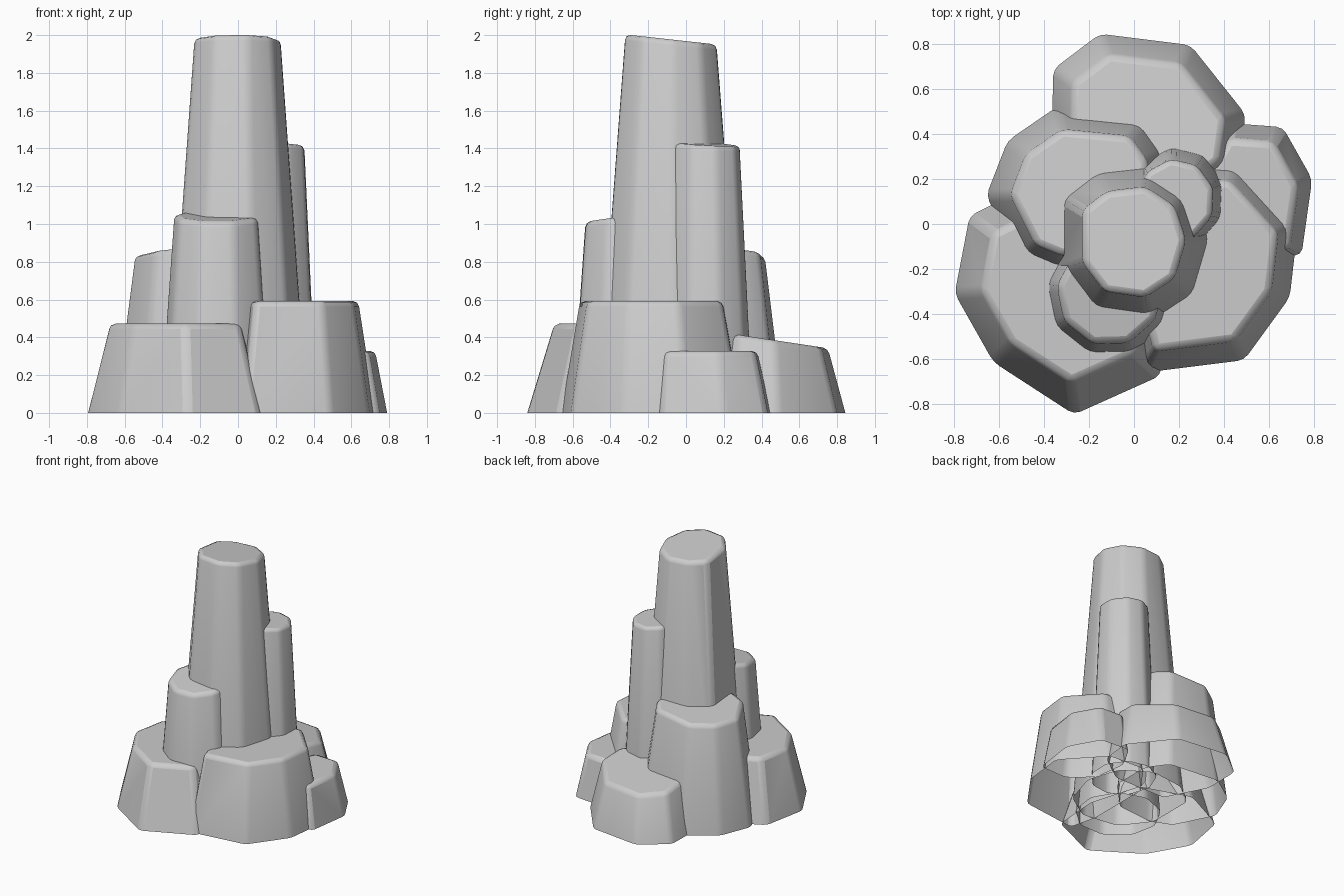
import bpy, bmesh, math

if "Cube" in bpy.data.objects:
    bpy.data.objects.remove(bpy.data.objects["Cube"])


def column(name, outline, centre, spread, z, slope=(0, 0), shift=(0, 0), bevel=0.03):
    """Tapered rock column, open underneath; outline is its top edge."""
    cx, cy = centre
    bm = bmesh.new()
    top = [bm.verts.new((x, y, z + slope[0] * (x - cx) + slope[1] * (y - cy)))
           for x, y in outline]
    base = [bm.verts.new((cx + (x - cx) * spread + shift[0],
                          cy + (y - cy) * spread + shift[1], 0)) for x, y in outline]
    cap = bm.faces.new(top)
    n = len(outline)
    for i in range(n):
        j = (i + 1) % n
        bm.faces.new((base[i], base[j], top[j], top[i]))
    bmesh.ops.recalc_face_normals(bm, faces=bm.faces)
    cap.normal_update()
    if cap.normal.z < 0:
        bmesh.ops.reverse_faces(bm, faces=bm.faces)
    me = bpy.data.meshes.new(name)
    bm.to_mesh(me)
    bm.free()
    ob = bpy.data.objects.new(name, me)
    bpy.context.collection.objects.link(ob)
    # worn edges
    mod = ob.modifiers.new("worn_edges", 'BEVEL')
    mod.width = bevel
    mod.segments = 2
    mod.limit_method = 'ANGLE'
    mod.angle_limit = math.radians(15)
    for o in bpy.context.selected_objects:
        o.select_set(False)
    ob.select_set(True)
    bpy.context.view_layer.objects.active = ob
    bpy.ops.object.shade_smooth_by_angle(angle=math.radians(50))
    return ob


def ring(cx, cy, rx, ry, n, turn):
    return [(cx + rx * math.cos(turn + math.tau * i / n),
             cy + ry * math.sin(turn + math.tau * i / n)) for i in range(n)]


# tall columns
column("main_spire",
       [(-.23, .06), (-.12, .145), (.05, .165), (.18, .08), (.23, -.07),
        (.18, -.24), (.05, -.325), (-.13, -.30), (-.23, -.17)],
       (0, -.08), 1.62, 1.977, (0, -.11))
column("back_right_spire", ring(.185, .105, .175, .185, 9, .3),
       (.185, .105), 1.33, 1.423, (-.05, -.05), (.01, .01), .025)
column("front_spire", ring(-.11, -.31, .235, .235, 9, .2),
       (-.11, -.31), 1.32, 1.045, (0, .15))

# middle step
column("left_step",
       [(-.55, .13), (-.48, .31), (-.32, .42), (-.02, .39), (.06, .28),
        (.06, .05), (-.10, -.12), (-.32, -.14), (-.44, -.09)],
       (-.25, .14), 1.36, .855, (.08, -.08))

# low boulders around the foot
column("front_left_boulder",
       [(-.63, -.04), (-.68, -.30), (-.55, -.53), (-.28, -.705), (.01, -.575),
        (.03, -.30), (-.06, 0), (-.35, .10)],
       (-.32, -.27), 1.33, .472)
column("front_right_boulder",
       [(.09, -.565), (.45, -.52), (.61, -.30), (.64, -.04), (.43, .19),
        (.20, .20), (.05, 0), (.05, -.40)],
       (.30, -.20), 1.27, .592)
column("back_boulder",
       [(-.275, .63), (-.11, .755), (.21, .715), (.405, .47), (.38, .28),
        (.20, .15), (-.15, .15), (-.28, .40)],
       (.05, .40), 1.26, .395, (0, -.15))
column("right_boulder",
       [(.42, .38), (.62, .365), (.73, .17), (.69, -.115), (.50, -.12),
        (.36, 0), (.33, .22)],
       (.50, .12), 1.19, .328, (0, 0), (.02, .02))
